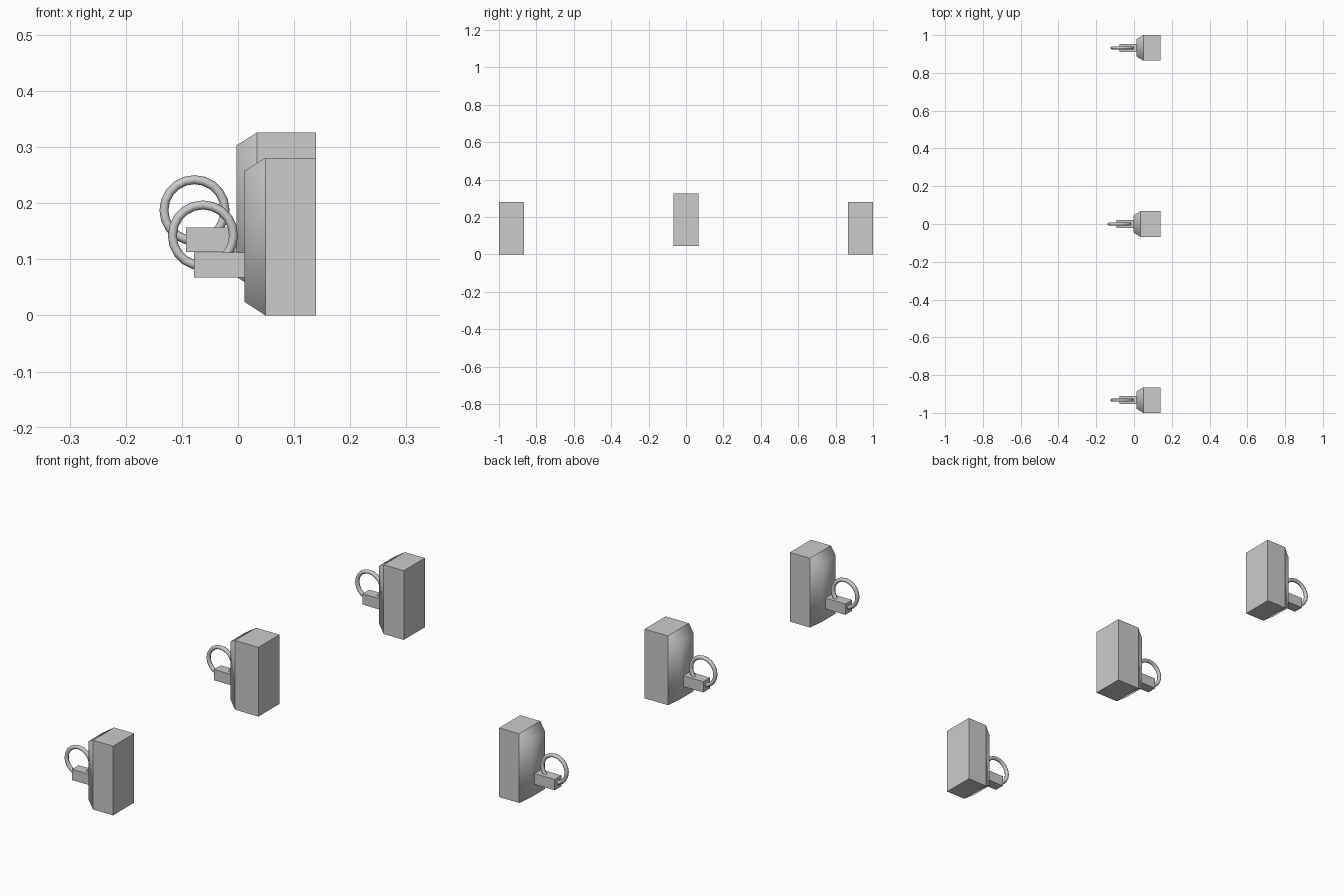
import bpy, bmesh, math

if "Cube" in bpy.data.objects:
    bpy.data.objects.remove(bpy.data.objects["Cube"])

HALF_W = 0.0675   # half width of a block in y
BACK = 0.139      # x of the flat back faces


def finish(bm, name):
    bmesh.ops.recalc_face_normals(bm, faces=bm.faces)
    mesh = bpy.data.meshes.new(name)
    bm.to_mesh(mesh)
    bm.free()
    obj = bpy.data.objects.new(name, mesh)
    bpy.context.collection.objects.link(obj)
    return obj


def block(name, dx, y, dz):
    # three rectangular sections: back, shoulder, narrowed front
    bm = bmesh.new()
    sections = [(BACK, HALF_W, 0.0, 0.281),
                (0.049 + dx, HALF_W, 0.0, 0.281),
                (0.012 + dx, 0.045, 0.024, 0.258)]
    rings = []
    for x, w, z0, z1 in sections:
        rings.append([bm.verts.new((x, y + sy * w, z + dz))
                      for sy, z in ((-1, z0), (1, z0), (1, z1), (-1, z1))])
    bm.faces.new(rings[0])
    front = [bm.faces.new(rings[2])]
    for k in range(2):
        for i in range(4):
            j = (i + 1) % 4
            f = bm.faces.new((rings[k][i], rings[k][j], rings[k + 1][j], rings[k + 1][i]))
            if k == 1:
                front.append(f)
    # softly shaded front, crisp body
    for f in front:
        f.smooth = True
    for i in range(4):
        bm.edges.get((rings[1][i], rings[1][(i + 1) % 4])).smooth = False
    return finish(bm, name)


def peg(name, dx, y, dz):
    bm = bmesh.new()
    bmesh.ops.create_cube(bm, size=1)
    bmesh.ops.scale(bm, vec=(0.108, 0.043, 0.044), verts=bm.verts)
    bmesh.ops.translate(bm, vec=(-0.024 + dx, y, 0.090 + dz), verts=bm.verts)
    return finish(bm, name)


def ring(name, dx, y, dz):
    bpy.ops.mesh.primitive_torus_add(
        major_segments=20, minor_segments=8, major_radius=0.0545, minor_radius=0.008,
        location=(-0.0625 + dx, y, 0.1425 + dz), rotation=(math.pi / 2, 0, 0))
    obj = bpy.context.object
    obj.name = name
    bpy.ops.object.shade_smooth()


# two outer holders and a raised, slightly forward middle one
for label, dx, y, dz in (("near", 0, -0.9325, 0),
                         ("middle", -0.015, 0, 0.045),
                         ("far", 0, 0.9325, 0)):
    block(label + "_block", dx, y, dz)
    peg(label + "_peg", dx, y, dz)
    ring(label + "_ring", dx, y, dz)
